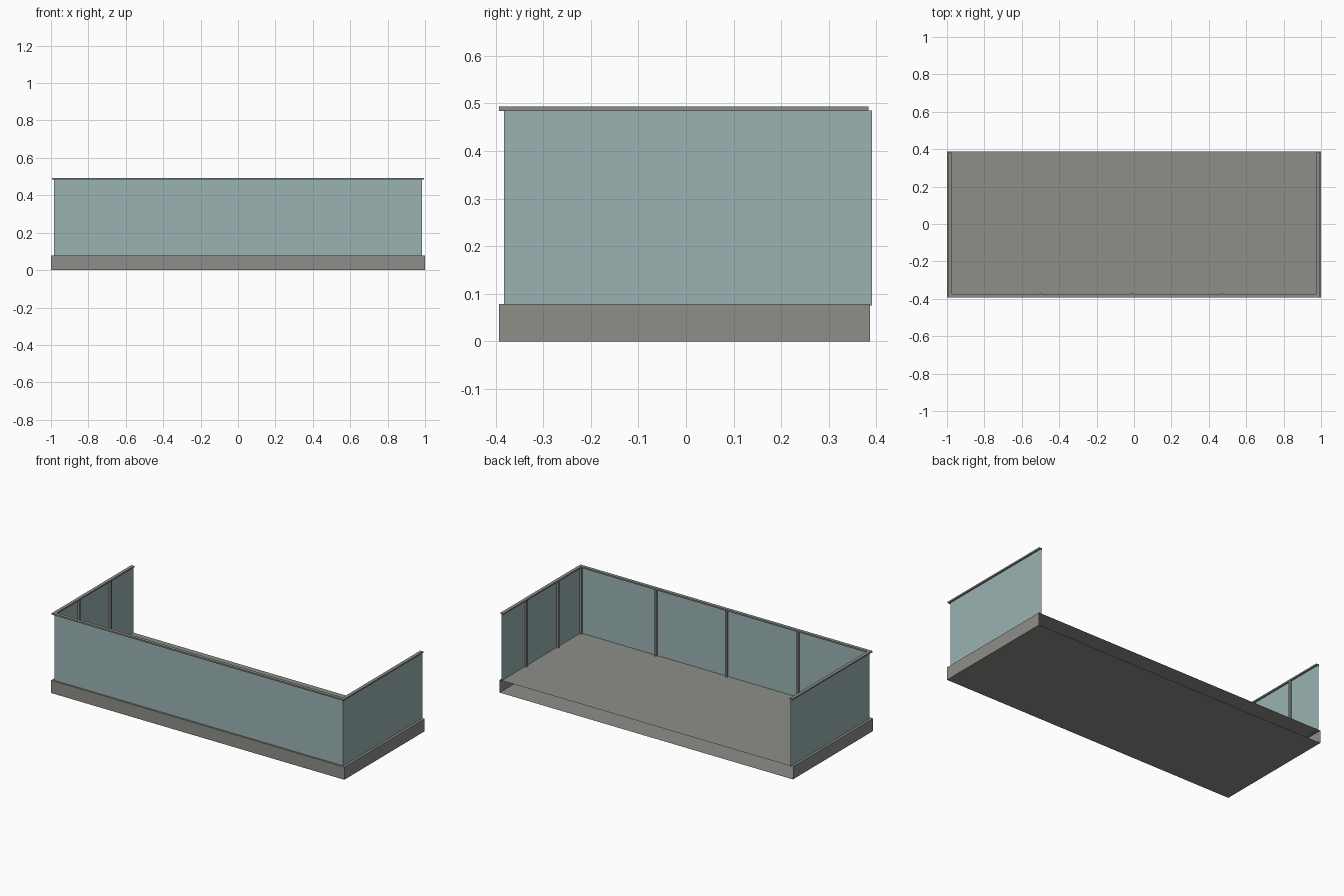
import bpy, bmesh

if "Cube" in bpy.data.objects:
    bpy.data.objects.remove(bpy.data.objects["Cube"])

grey = bpy.data.materials.new("stone_grey")
grey.diffuse_color = (0.27, 0.27, 0.25, 1)
grey.use_nodes = True
grey.node_tree.nodes["Principled BSDF"].inputs["Base Color"].default_value = grey.diffuse_color
glass = bpy.data.materials.new("tinted_glass")
glass.diffuse_color = (0.33, 0.45, 0.45, 0.85)
glass.use_nodes = True
glass.node_tree.nodes["Principled BSDF"].inputs["Base Color"].default_value = glass.diffuse_color


def finish(name, bm, mat):
    mesh = bpy.data.meshes.new(name)
    bm.to_mesh(mesh)
    bm.free()
    mesh.materials.append(mat)
    obj = bpy.data.objects.new(name, mesh)
    bpy.context.collection.objects.link(obj)
    return obj


def box(name, lo, hi, mat, open_back=False):
    bm = bmesh.new()
    bmesh.ops.create_cube(bm, size=1)
    for v in bm.verts:
        v.co = [(a + b) / 2 + c * (b - a) for a, b, c in zip(lo, hi, v.co)]
    if open_back:
        back = [f for f in bm.faces if f.normal.y > 0.9]
        bmesh.ops.delete(bm, geom=back, context='FACES_ONLY')
    return finish(name, bm, mat)


def extrude_path(name, pts, z0, z1, mat, closed=False):
    # vertical walls along a plan path; a closed path becomes a solid
    bm = bmesh.new()
    verts = [bm.verts.new((x, y, z0)) for x, y in pts]
    if closed:
        geom = [bm.faces.new(verts)]
        new = bmesh.ops.extrude_face_region(bm, geom=geom)["geom"]
        top = [g for g in new if isinstance(g, bmesh.types.BMVert)]
        for v in top:
            v.co.z = z1
    else:
        upper = [bm.verts.new((x, y, z1)) for x, y in pts]
        for i in range(len(pts) - 1):
            bm.faces.new((verts[i], verts[i + 1], upper[i + 1], upper[i]))
    bmesh.ops.recalc_face_normals(bm, faces=bm.faces) if closed else None
    return finish(name, bm, mat)


# Hollow slab, open at the wall side
box("floor_slab", (-1, -0.393, 0), (1, 0.387, 0.078), grey, open_back=True)

# Glass on three sides
extrude_path("glass_panels", [(-0.985, 0.391), (-0.985, -0.382),
                              (0.985, -0.382), (0.985, 0.391)],
             0.075, 0.485, glass)

# U-shaped handrail
extrude_path("handrail", [(-0.995, 0.383), (-0.995, -0.393), (0.995, -0.393),
                          (0.995, 0.383), (0.975, 0.383), (0.975, -0.373),
                          (-0.975, -0.373), (-0.975, 0.383)],
             0.484, 0.493, grey, closed=True)

# Posts just inside the glass: front, then both sides with the corners
for i, x in enumerate((-0.5, -0.015, 0.468)):
    box(f"front_post_{i}", (x - 0.006, -0.381, 0.078),
        (x + 0.006, -0.369, 0.485), grey)
for side in (-1, 1):
    for i, y in enumerate((-0.375, -0.151, 0.157)):
        xs = sorted((side * 0.984, side * 0.972))
        box(f"side_post_{side}_{i}", (xs[0], y - 0.006, 0.078),
            (xs[1], y + 0.006, 0.485), grey)
